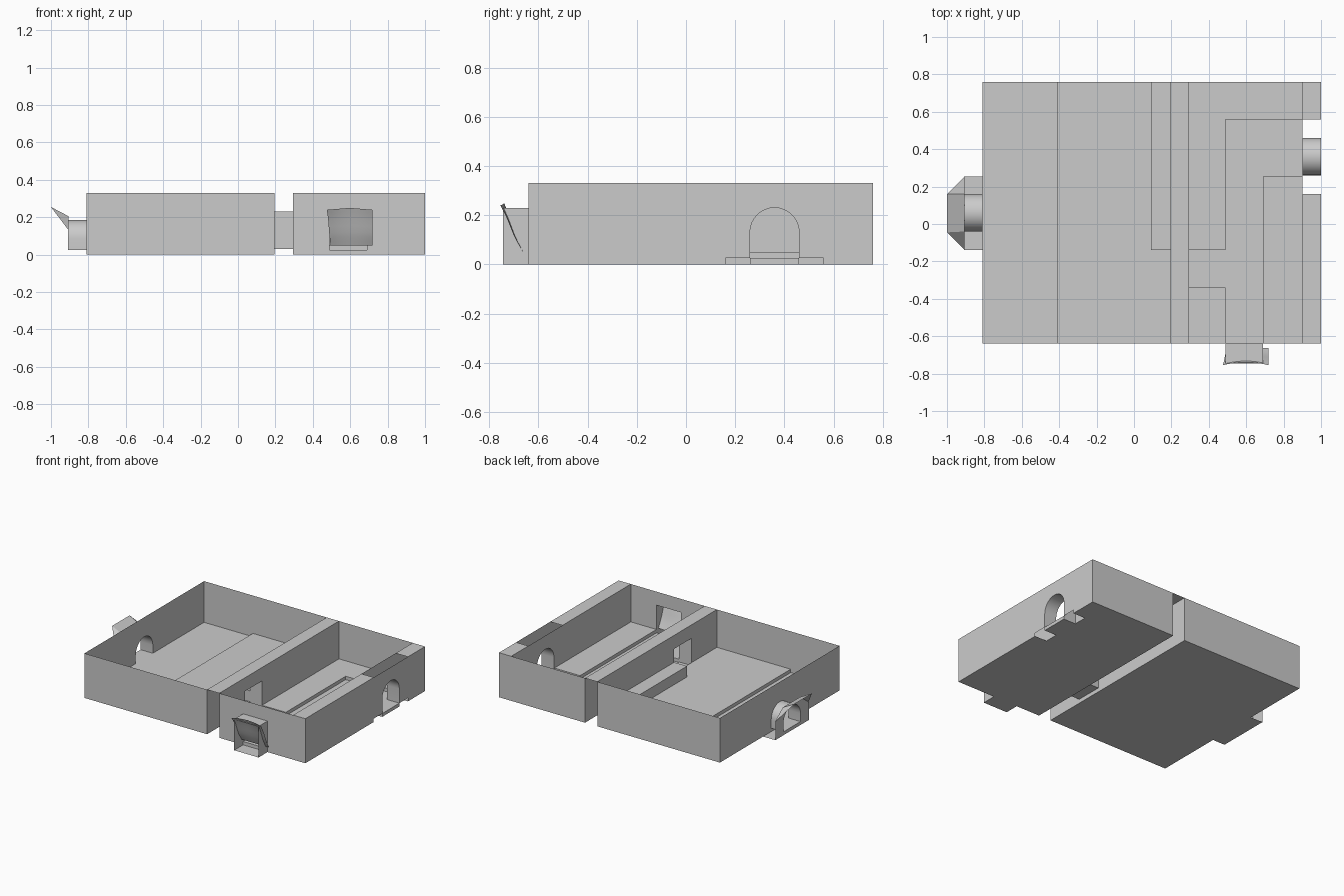
import bpy, bmesh, math

if "Cube" in bpy.data.objects:
    bpy.data.objects.remove(bpy.data.objects["Cube"])

H = 0.33            # wall height
LOW, HIGH = 0.025, 0.05   # floor levels
L0, L1 = -0.81, 0.195     # left room in x
R0, RI, R1 = 0.295, 0.9, 1.0  # right room in x, with inner right wall
F, B = -0.64, 0.76        # front and back


def sheet(name, faces, smooth=False):
    """One object made of flat polygons."""
    bm = bmesh.new()
    for pts in faces:
        bm.faces.new([bm.verts.new(p) for p in pts])
    bmesh.ops.remove_doubles(bm, verts=bm.verts, dist=0.0002)
    bmesh.ops.recalc_face_normals(bm, faces=bm.faces)
    me = bpy.data.meshes.new(name)
    bm.to_mesh(me)
    bm.free()
    ob = bpy.data.objects.new(name, me)
    bpy.context.collection.objects.link(ob)
    if smooth:
        bpy.ops.object.select_all(action='DESELECT')
        ob.select_set(True)
        bpy.context.view_layer.objects.active = ob
        bpy.ops.object.shade_smooth_by_angle(angle=math.radians(35))
    return ob


def opening(a, b, z0, z1, arched):
    """Door profile from bottom left, over the top, to bottom right."""
    if not arched:
        return [(a, z0), (a, z1), (b, z1), (b, z0)]
    r, c = (b - a) / 2, (a + b) / 2
    arc = [(c - r * math.cos(math.pi * i / 16), z1 - r + r * math.sin(math.pi * i / 16))
           for i in range(17)]
    return [(a, z0)] + arc + [(b, z0)]


def place(axis, pos, pts):
    return [(pos, u, z) if axis == 'x' else (u, pos, z) for u, z in pts]


def rect(u0, u1, z0, z1):
    return [(u0, z0), (u1, z0), (u1, z1), (u0, z1)]


def wall(name, axis, pos, u0, u1, door=None, base=None):
    """Thin wall, optionally with a door hole; base lists the strips under the door."""
    if door is None:
        polys = [rect(u0, u1, 0, H)]
    else:
        z = door[0][1]
        polys = [[(u0, z)] + door + [(u1, z), (u1, H), (u0, H)]]
        polys += [rect(a, b, 0, z) for a, b in (base or [(u0, u1)])]
    return sheet(name, [place(axis, pos, p) for p in polys])


def tube(name, axis, p0, p1, door):
    """Passage swept from one wall to the next, with its floor."""
    loop = door + [door[0]]
    faces = []
    for s, t in zip(loop, loop[1:]):
        faces.append(place(axis, p0, [s, t]) + place(axis, p1, [t, s]))
    return sheet(name, faces, True)


def flat(x0, x1, y0, y1, z):
    return [(x0, y0, z), (x1, y0, z), (x1, y1, z), (x0, y1, z)]


def platform(name, outline, z0, z1):
    """Raised floor: top and sides."""
    faces = [[(x, y, z1) for x, y in outline]]
    for (ax, ay), (bx, by) in zip(outline, outline[1:] + outline[:1]):
        faces.append([(ax, ay, z0), (bx, by, z0), (bx, by, z1), (ax, ay, z1)])
    return sheet(name, faces)


def box_outline(x0, x1, y0, y1):
    return [(x0, y0), (x1, y0), (x1, y1), (x0, y1)]


# Door profiles
left_door = opening(-0.04, 0.16, LOW, 0.185, True)
mid_door = opening(-0.34, -0.14, 0.03, 0.23, False)
right_door = opening(0.26, 0.46, LOW, 0.23, True)
front_door = opening(0.49, 0.69, LOW, 0.23, False)

# Walls of the left room
wall("left_room_front_wall", 'y', F, L0, L1)
wall("left_room_back_wall", 'y', B, L0, L1)
wall("left_room_left_wall", 'x', L0, F, B, left_door)
wall("left_room_right_wall", 'x', L1, F, B, mid_door)

# Walls of the right room
wall("right_room_front_wall", 'y', F, R0, R1, front_door)
wall("right_room_back_wall", 'y', B, R0, R1)
wall("right_room_left_wall", 'x', R0, F, B, mid_door)
wall("right_room_inner_wall", 'x', RI, F, B, right_door)
wall("right_room_outer_wall", 'x', R1, F, B, right_door,
     [(F, 0.16), (0.26, 0.46), (0.56, B)])

# Wall caps
sheet("middle_wall_cap", [flat(L1, R0, F, B, H)])
sheet("right_wall_caps", [flat(RI, R1, F, 0.16, H), flat(RI, R1, 0.56, B, H)])

# Undersides
sheet("left_room_underside", [flat(L0, L1, F, B, 0)])
sheet("right_room_underside", [flat(R0, RI, F, B, 0), flat(RI, R1, F, 0.16, 0),
                               flat(RI, R1, 0.26, 0.46, 0), flat(RI, R1, 0.56, B, 0)])

# Left room floors and bench
sheet("left_room_low_floor", [flat(L0, -0.41, F, B, LOW)])
platform("left_room_high_floor", box_outline(-0.41, L1, F, B), LOW, HIGH)
platform("left_room_bench", box_outline(0.09, L1, -0.14, B), HIGH, 0.13)

# Right room path and raised floors around it
sheet("right_room_path", [flat(R0, RI, F, B, LOW)])
platform("right_room_back_platform",
         [(R0, -0.14), (0.49, -0.14), (0.49, 0.56), (RI, 0.56), (RI, B), (R0, B)], LOW, HIGH)
platform("right_room_side_platform", box_outline(0.69, RI, F, 0.255), LOW, HIGH)
platform("right_room_corner_platform", box_outline(R0, 0.49, F, -0.34), LOW, HIGH)

# Passages through the doors
tube("middle_passage", 'x', L1, R0, mid_door)
tube("right_passage", 'x', RI, R1, right_door)
tube("left_passage", 'x', -0.91, L0, left_door)
tube("front_passage", 'y', -0.745, F, opening(0.49, 0.69, 0.0, 0.23, False))

# Skirts under the right passage
sheet("right_passage_base", [place('y', y, rect(RI, R1, 0, LOW)) for y in (0.26, 0.46)])

# Left entrance: ground plate, facade with arch, flared awning
sheet("left_entrance_plate", [flat(-0.91, L0, -0.14, 0.255, 0)])
facade = ([(-0.14, LOW)] + left_door
          + [(0.255, LOW), (0.255, 0.13), (0.16, 0.205), (-0.04, 0.205), (-0.14, 0.13)])
sheet("left_entrance_facade", [place('x', -0.91, facade),
                               place('x', -0.91, rect(-0.14, 0.255, 0, LOW))])
tip = [(-1.0, -0.045, 0.255), (-1.0, 0.16, 0.255)]
root = [(-0.905, -0.04, 0.205), (-0.905, 0.16, 0.205)]
sheet("left_entrance_awning", [
    [tip[0], tip[1], root[1], root[0]],
    [tip[0], root[0], (-0.905, -0.14, 0.13)],
    [tip[1], root[1], (-0.905, 0.255, 0.13)]])

# Hanging cloth over the front entrance
N, M = 10, 8
path = [(-0.74, 0.25), (-0.72, 0.2), (-0.69, 0.11), (-0.662, 0.05)]


def cloth(i, j):
    u, t = i / N, j / M * 3
    k = min(int(t), 2)
    (ya, za), (yb, zb) = path[k], path[k + 1]
    f, down = t - k, j / M
    x0, x1 = 0.475 + 0.02 * down, 0.72
    y = ya + (yb - ya) * f - 0.015 * abs(2 * u - 1) ** 2 * (1 - down)
    z = za + (zb - za) * f - 0.01 * abs(2 * u - 1) * (1 - down)
    return (x0 + (x1 - x0) * u, y, z)


sheet("front_entrance_cloth",
      [[cloth(i, j), cloth(i + 1, j), cloth(i + 1, j + 1), cloth(i, j + 1)]
       for i in range(N) for j in range(M)], True)
